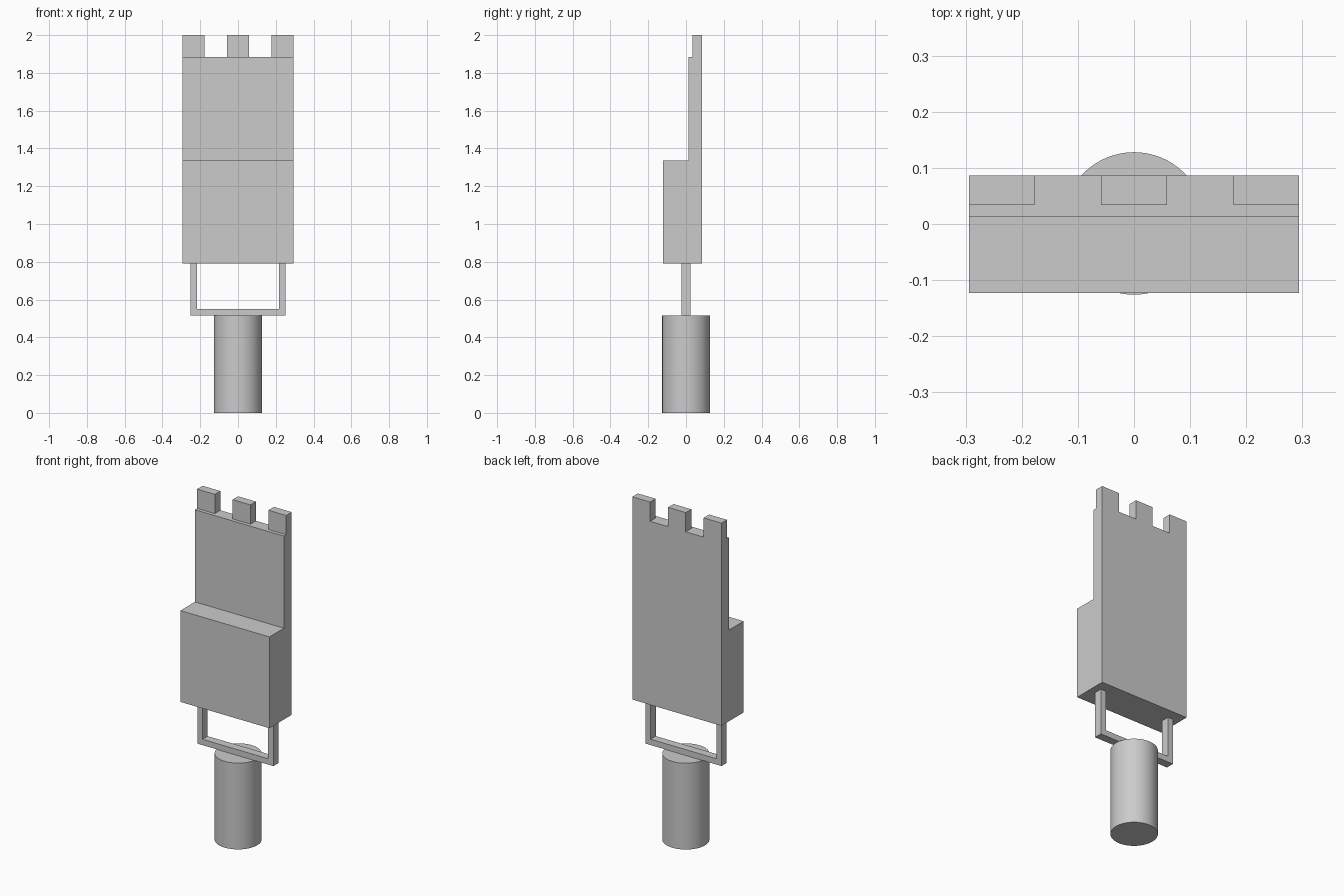
import bpy
import bmesh
from mathutils import Vector

default = bpy.data.objects.get("Cube")
if default:
    bpy.data.objects.remove(default, do_unlink=True)

grey = bpy.data.materials.new("plain_grey")
grey.use_nodes = True
colour = (0.6, 0.6, 0.6, 1)
grey.diffuse_color = colour
grey.node_tree.nodes["Principled BSDF"].inputs["Base Color"].default_value = colour


def extrude_profile(name, points, offset):
    """Make a solid by sweeping a closed flat outline along an offset."""
    bm = bmesh.new()
    face = bm.faces.new([bm.verts.new(p) for p in points])
    swept = bmesh.ops.extrude_face_region(bm, geom=[face])["geom"]
    moved = [v for v in swept if isinstance(v, bmesh.types.BMVert)]
    bmesh.ops.translate(bm, verts=moved, vec=Vector(offset))
    bmesh.ops.recalc_face_normals(bm, faces=bm.faces)
    mesh = bpy.data.meshes.new(name)
    bm.to_mesh(mesh)
    bm.free()
    mesh.materials.append(grey)
    obj = bpy.data.objects.new(name, mesh)
    bpy.context.collection.objects.link(obj)
    return obj


half_width = 0.294
back = 0.086
shoulder = 1.885

# Stepped body: thick lower block and thin upper slab in one side outline
body = [(-0.123, 0.79), (back, 0.79), (back, shoulder),
        (0.013, shoulder), (0.013, 1.335), (-0.123, 1.335)]
extrude_profile("body", [(-half_width, y, z) for y, z in body],
                (2 * half_width, 0, 0))

# Three teeth along the top edge, flush with the back
tooth = 0.117
for side, x in (("right", -half_width), ("middle", -tooth / 2),
                ("left", half_width - tooth)):
    base = [(x, 0.034), (x + tooth, 0.034), (x + tooth, back), (x, back)]
    extrude_profile(f"{side}_tooth", [(px, py, shoulder) for px, py in base],
                    (0, 0, 2 - shoulder))

# U-shaped bracket joining the body to the handle
outer, inner, low, bar, top = 0.251, 0.217, 0.515, 0.55, 0.79
bracket = [(-outer, low), (outer, low), (outer, top), (inner, top),
           (inner, bar), (-inner, bar), (-inner, top), (-outer, top)]
extrude_profile("bracket", [(x, -0.025, z) for x, z in bracket], (0, 0.049, 0))

# Round handle
bpy.ops.mesh.primitive_cylinder_add(vertices=64, radius=0.127, depth=low,
                                    location=(0, 0.001, low / 2))
handle = bpy.context.object
handle.name = "handle"
handle.data.materials.append(grey)
bpy.ops.object.shade_smooth_by_angle()
